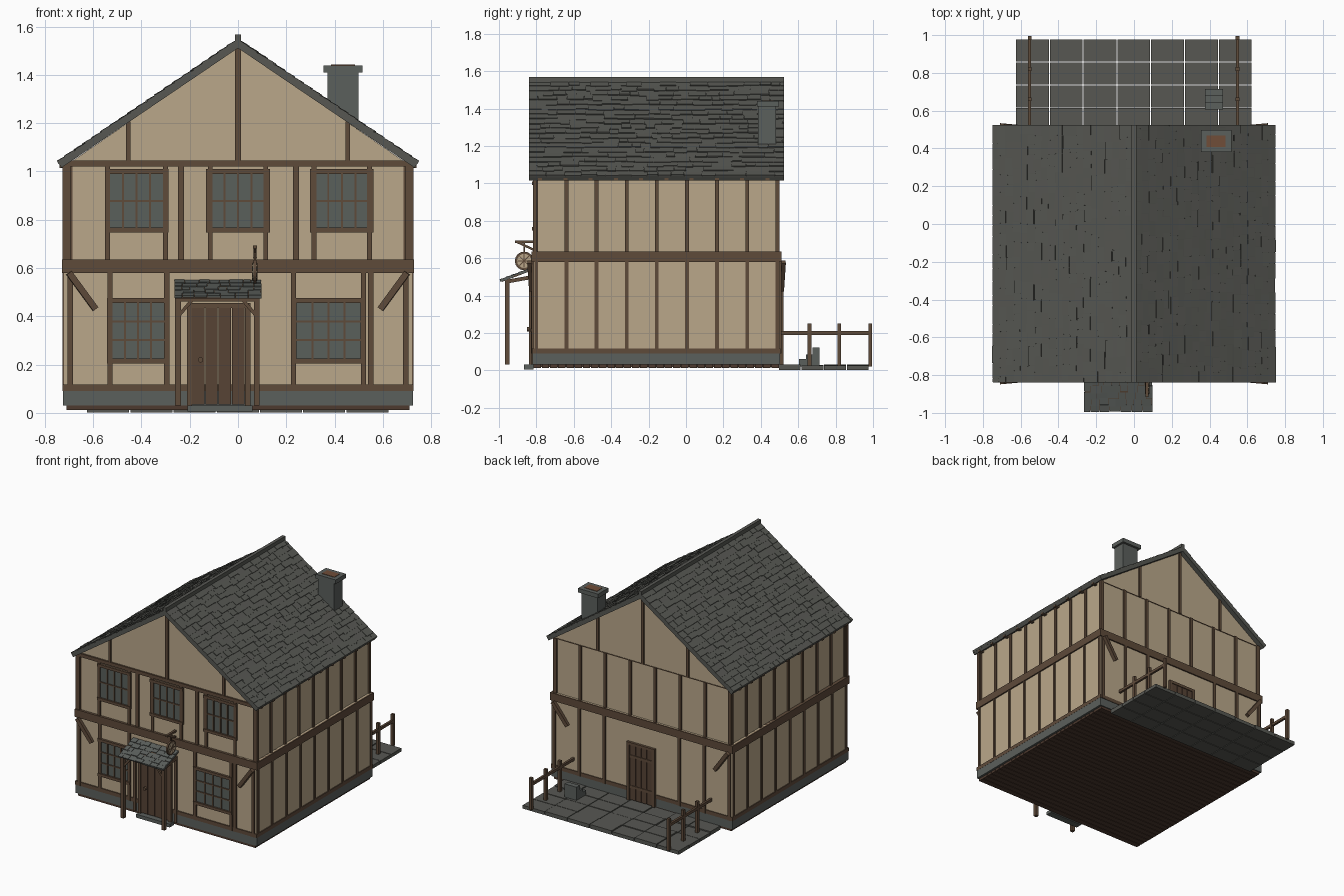
import bpy, bmesh, math, random
from mathutils import Matrix, Vector

random.seed(4)
if "Cube" in bpy.data.objects:
    bpy.data.objects.remove(bpy.data.objects["Cube"], do_unlink=True)


def material(name, r, g, b):
    m = bpy.data.materials.new(name)
    m.use_nodes = True
    m.diffuse_color = (r, g, b, 1)
    m.node_tree.nodes["Principled BSDF"].inputs["Base Color"].default_value = (r, g, b, 1)
    return m


plaster = material("tan plaster", .49, .39, .255)
timber = material("brown timber", .112, .069, .042)
door_wood = material("door wood", .095, .056, .036)
slate = material("roof slate", .095, .097, .086)
stone = material("grey stone", .105, .115, .107)
glass = material("grey glass", .10, .115, .105)
clay = material("flue clay", .16, .075, .04)
floor_wood = material("floor wood", .075, .042, .028)


def span(x0, x1, y0, y1, z0, z1):
    """Unit cube matrix filling the given extents."""
    a, b = Vector((x0, y0, z0)), Vector((x1, y1, z1))
    return Matrix.Translation((a + b) / 2) @ Matrix.Diagonal(b - a).to_4x4()


def strut(p, q, w):
    """Square bar between two points."""
    p, q = Vector(p), Vector(q)
    turn = (q - p).to_track_quat('Z', 'Y').to_matrix().to_4x4()
    return Matrix.Translation((p + q) / 2) @ turn @ Matrix.Diagonal((w, w, (q - p).length, 1))


def finish(name, bm, mat):
    bmesh.ops.recalc_face_normals(bm, faces=bm.faces)
    mesh = bpy.data.meshes.new(name)
    bm.to_mesh(mesh)
    bm.free()
    mesh.materials.append(mat)
    ob = bpy.data.objects.new(name, mesh)
    bpy.context.collection.objects.link(ob)
    return ob


def build(name, mat, *cubes):
    bm = bmesh.new()
    for m in cubes:
        bmesh.ops.create_cube(bm, size=1, matrix=m)
    return finish(name, bm, mat)


def disc(name, mat, centre, radius, depth, axis):
    bm = bmesh.new()
    turn = Vector(axis).to_track_quat('Z', 'Y').to_matrix().to_4x4()
    bmesh.ops.create_cone(bm, cap_ends=True, segments=16, radius1=radius, radius2=radius,
                          depth=depth, matrix=Matrix.Translation(centre) @ turn)
    return finish(name, bm, mat)


# Main dimensions
FRONT, BACK, SIDE = -.815, .50, .72
UP_FRONT, UP_BACK, UP_SIDE = -.807, .49, .706
SILL, MID0, MID1, EAVE = .09, .58, .635, 1.03
RIDGE, SLOPE = 1.545, .678
ANGLE = math.atan(SLOPE)
PROUD = .01

# Walls
build("lower_wall", plaster, span(-SIDE, SIDE, FRONT, BACK, SILL, MID1))
bm = bmesh.new()
outline = [(-UP_SIDE, MID0), (UP_SIDE, MID0), (UP_SIDE, EAVE), (0, RIDGE - .03), (-UP_SIDE, EAVE)]
face = bm.faces.new([bm.verts.new((x, UP_FRONT, z)) for x, z in outline])
ext = bmesh.ops.extrude_face_region(bm, geom=[face])
bmesh.ops.translate(bm, vec=(0, UP_BACK - UP_FRONT, 0),
                    verts=[v for v in ext["geom"] if isinstance(v, bmesh.types.BMVert)])
finish("upper_wall_and_gables", bm, plaster)
build("stone_footing", stone, span(-SIDE - .005, SIDE + .005, FRONT - .006, BACK + .003, .03, SILL))
boards, step = [], (BACK - FRONT) / 30
for i in range(30):
    y = FRONT + i * step
    boards.append(span(-.71, .71, y, y + step - .004, .012, .03))
build("floor_boards", floor_wood, *boards, span(-.7, .7, FRONT + .01, BACK - .01, .018, .032))

# Horizontal beams wrapping the house
ring = lambda g, z0, z1: span(-SIDE - g, SIDE + g, FRONT - g, BACK + g, z0, z1)
build("mid_beam", timber, ring(PROUD, MID0, MID1))
build("sill_beam", timber, span(-SIDE - .006, SIDE + .006, FRONT - .008, BACK + .006, SILL, .117))
build("front_top_beam", timber, span(-.735, .735, UP_FRONT - .012, UP_FRONT, 1.02, 1.045))
build("back_top_line", timber, span(-.71, .71, UP_BACK, UP_BACK + .004, EAVE - .005, EAVE))

# Side studs and rafter ends
studs, rafters = [], []
for s in (-1, 1):
    for i in range(9):
        y = -.80 + i * .161
        lo, hi = sorted((s * (SIDE - .02), s * (SIDE + .006)))
        studs.append(span(lo, hi, y - .01, y + .01, SILL, MID0))
        lo, hi = sorted((s * (UP_SIDE - .02), s * (UP_SIDE + PROUD)))
        studs.append(span(lo, hi, y - .01, y + .01, MID1, EAVE))
    for i in range(10):
        y = -.78 + i * .135
        lo, hi = sorted((s * .70, s * .74))
        rafters.append(span(lo, hi, y - .011, y + .011, 1.015, 1.04))
build("side_studs", timber, *studs)
build("rafter_ends", timber, *rafters)


def front_stud(x, w, z0, z1):
    y = UP_FRONT if z0 > MID0 else FRONT
    return span(x - w / 2, x + w / 2, y - PROUD, y + .01, z0, z1)


# Front studs
upper = [front_stud(x, .02, MID1, 1.02) for x in (-.54, -.30, -.115, .115, .315, .545)]
upper += [front_stud(x, .025, MID1, 1.02) for x in (-.237, .24)]
upper += [front_stud(x, .032, MID1, EAVE) for x in (-.71, .71)]
lower = [front_stud(x, .022, SILL, MID0) for x in (-.695, -.53, -.295, .23, .52, .55, .695)]
build("front_studs", timber, *upper, *lower)

# Gable studs and back studs
gable = []
for x in (-.455, 0, .455):
    gable.append(front_stud(x, .018 if x else .026, 1.045, RIDGE - .03 - abs(x) * SLOPE))
for x in (-.36, 0, .36):
    gable.append(span(x - .01, x + .01, UP_BACK, UP_BACK + .008, EAVE, RIDGE - .03 - abs(x) * SLOPE))
build("gable_studs", timber, *gable)
back = []
for i in range(8):
    x = -.70 + i * .2
    back.append(span(x - .011, x + .011, UP_BACK, UP_BACK + PROUD, MID1, EAVE))
    if abs(x) > .11:
        back.append(span(x - .011, x + .011, BACK, BACK + PROUD, SILL, MID0))
build("back_studs", timber, *back)

# Corner braces
braces = []
for s in (-1, 1):
    for y, out in ((FRONT, -.02), (BACK, .02)):
        braces.append(strut((s * .70, y + out, MID0), (s * .59, y + out / 2, .43), .026))
build("corner_braces", timber, *braces)


def window(name, x0, x1, z0, z1, y, rows):
    """Framed window with glazing bars on the front."""
    f = .02
    build(name + "_glass", glass, span(x0, x1, y - .004, y + .01, z0, z1))
    bars = [span(x0 - f, x1 + f, y - .016, y, z, z + f) for z in (z0 - f, z1)]
    bars += [span(x, x + f, y - .012, y, z0, z1) for x in (x0 - f, x1)]
    for i in (1, 2, 3):
        x = x0 + (x1 - x0) * i / 4
        bars.append(span(x - .004, x + .004, y - PROUD, y, z0, z1))
    for i in range(1, rows):
        z = z0 + (z1 - z0) * i / rows
        bars.append(span(x0, x1, y - PROUD, y, z - .004, z + .004))
    build(name + "_frame", timber, *bars)


for name, x in (("right", -.42), ("middle", 0), ("left", .43)):
    window("upper_" + name + "_window", x - .112, x + .112, .767, .99, UP_FRONT, 2)
window("lower_right_window", -.522, -.306, .225, .455, FRONT, 3)
window("lower_left_window", .242, .508, .225, .455, FRONT, 3)


def plank_door(name, x0, x1, y, out, top):
    """Plank door with a timber surround."""
    w, planks = (x1 - x0) / 4, []
    for i in range(4):
        a, b = sorted((y, y + out * .012))
        planks.append(span(x0 + i * w, x0 + (i + 1) * w - .004, a, b, .035, top))
    build(name + "_planks", door_wood, *planks)
    a, b = sorted((y, y + out * .018))
    build(name + "_surround", timber, span(x0 - .022, x0, a, b, .03, top + .02),
          span(x1, x1 + .022, a, b, .03, top + .02), span(x0, x1, a, b, top, top + .02),
          *[span(x0, x1, a, b - .002, z, z + .02) for z in (.12, top - .09) if out > 0])


plank_door("front_door", -.19, .03, FRONT - .007, -1, .435)
plank_door("back_door", -.09, .09, BACK + .003, 1, .43)
disc("front_door_knob", timber, (-.155, FRONT - .025, .22), .011, .02, (0, 1, 0))
build("door_step", stone, span(-.21, .06, -.865, FRONT, .005, .03))


def shingle_rows(name, mat, base, length, rows, y0, y1, width, thick):
    """Overlapping tiles in local axes: x runs down the slope, y along the eave."""
    cubes, run = [], length / rows
    for r in range(rows):
        y = y0
        while y < y1 - .005:
            end = min(y1, y + width * random.uniform(.6, 1.4))
            t = thick * random.uniform(.6, 1.3)
            low = min(length, (r + 1) * run + random.uniform(-.1, .25) * run)
            tilt = Matrix.Rotation(-t / run / 3, 4, 'Y')
            tile = span(-run * 1.05, 0, y, end - .002, -t, t * .4)
            cubes.append(base @ Matrix.Translation((low, 0, t * .2)) @ tilt @ tile)
            y = end
    build(name, mat, *cubes)


# Main roof
length = .747 / math.cos(ANGLE)
for s, name in ((1, "left"), (-1, "right")):
    flip = Matrix.Rotation(0 if s > 0 else math.pi, 4, 'Z')
    base = Matrix.Translation((0, -.157, RIDGE)) @ flip @ Matrix.Rotation(ANGLE, 4, 'Y')
    build(name + "_roof_slab", slate, base @ span(0, length, -.682, .682, -.028, 0))
    shingle_rows(name + "_roof_shingles", slate, base, length, 20, -.682, .682, .075, .01)
build("ridge_cap", slate, span(-.012, .012, -.84, .525, RIDGE - .02, 1.568))

# Chimney
build("chimney_stack", stone, span(.37, .50, .385, .48, 1.15, 1.42))
build("chimney_cap", stone, span(.355, .515, .38, .497, 1.41, 1.44))
build("chimney_flue", clay, span(.385, .485, .408, .468, 1.43, 1.443))

# Porch
posts = []
for x, inward in ((-.248, 1), (.078, -1)):
    posts.append(span(x - .012, x + .012, -.968, -.944, .03, .48))
    posts.append(strut((x, -.956, .475), (x, FRONT, .50), .02))
    posts.append(strut((x, -.956, .40), (x + inward * .06, -.956, .47), .014))
    posts.append(span(x - .01, x + .01, FRONT - .015, FRONT, .03, .50))
build("porch_frame", timber, *posts, span(-.26, .09, -.966, -.946, .462, .482))
pitch = Matrix.Translation((-.082, FRONT, .55)) @ Matrix.Rotation(-math.pi / 2, 4, 'Z')
pitch = pitch @ Matrix.Rotation(math.atan(.38), 4, 'Y')
build("porch_roof_slab", timber, pitch @ span(0, .185, -.178, .178, -.012, 0))
shingle_rows("porch_shingles", stone, pitch, .192, 5, -.182, .182, .045, .008)

# Hanging sign with a wheel on each face
hub = Vector((.07, -.865, .585))
build("sign_bracket", timber, span(.062, .078, -.915, FRONT, .68, .694),
      strut((.07, -.90, .685), (.07, FRONT, .645), .012),
      span(.066, .074, -.87, -.86, .62, .69))
disc("sign_rim", timber, hub, .05, .012, (1, 0, 0))
disc("sign_face", plaster, hub, .038, .018, (1, 0, 0))
spokes = []
for i in range(4):
    d = Vector((0, math.cos(i * math.pi / 4), math.sin(i * math.pi / 4))) * .036
    spokes.append(strut(hub - d, hub + d, .005) @ Matrix.Diagonal((1, 1, 1, 1)))
ob = build("sign_spokes", timber, *spokes)
for v in ob.data.vertices:
    v.co.x = hub.x + (.011 if v.co.x > hub.x else -.011)

# Back terrace
slabs = []
for i in range(7):
    for j in range(4):
        x, y = -.625 + i * .179, .497 + j * .121
        slabs.append(span(x, x + .174, y, y + .116, .002, .028 + random.uniform(-.004, .004)))
build("terrace_slabs", slate, *slabs)
build("terrace_steps", stone, *[span(.375, .47, .605 + i * .036, .715, .02, z)
                               for i, z in enumerate((.06, .085, .122))])
fence = []
for x in (-.552, .548):
    fence.append(span(x - .008, x + .008, BACK, .995, .19, .21))
    fence += [span(x - .01, x + .01, y - .01, y + .01, .02, .25) for y in (.66, .82, .985)]
build("terrace_fences", timber, *fence)
